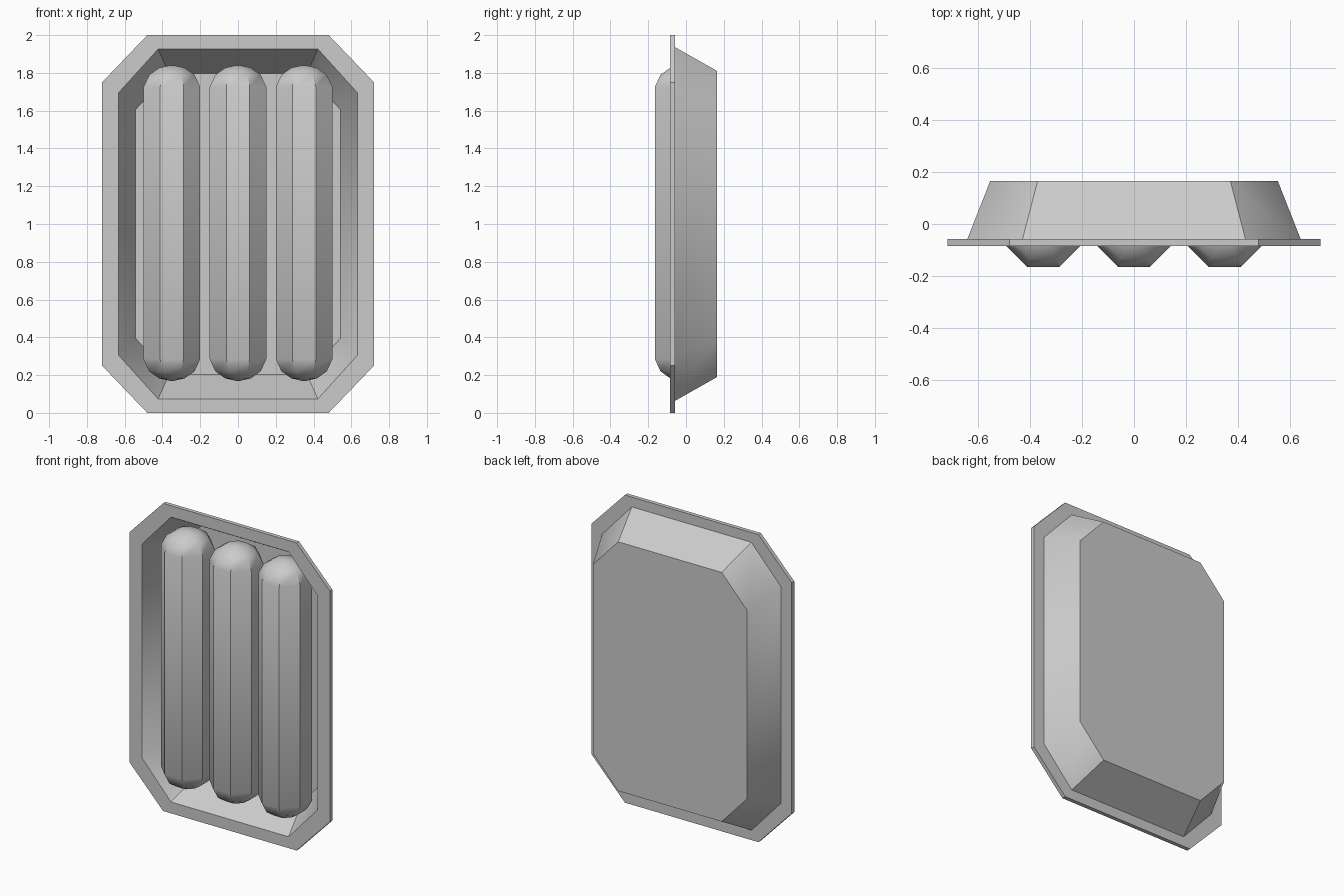
import bpy, bmesh, math
from mathutils import Vector

if "Cube" in bpy.data.objects:
    bpy.data.objects.remove(bpy.data.objects["Cube"])


def loft(name, rings):
    """Skin a list of equal-length vertex rings and cap both ends."""
    bm = bmesh.new()
    loops = [[bm.verts.new(p) for p in r] for r in rings]
    n = len(loops[0])
    for a, b in zip(loops, loops[1:]):
        for i in range(n):
            j = (i + 1) % n
            bm.faces.new((a[i], a[j], b[j], b[i]))
    bm.faces.new(loops[0])
    bm.faces.new(loops[-1])
    bmesh.ops.recalc_face_normals(bm, faces=bm.faces)
    me = bpy.data.meshes.new(name)
    bm.to_mesh(me)
    bm.free()
    ob = bpy.data.objects.new(name, me)
    bpy.context.collection.objects.link(ob)
    bpy.ops.object.select_all(action='DESELECT')
    ob.select_set(True)
    bpy.context.view_layer.objects.active = ob
    bpy.ops.object.shade_smooth_by_angle(angle=math.radians(40))
    return ob


def clipped_rect(hx, cx, hz, cz, y):
    """Rectangle with cut corners in the xz plane, centred on z = 1."""
    quarter = [(hx, cz), (cx, hz)]
    pts = quarter + [(-x, z) for x, z in reversed(quarter)]
    pts += [(-x, -z) for x, z in pts]
    return [Vector((x, y, 1 + z)) for x, z in pts]


# Tray: inner floor, inner wall, flange, outer wall, back
loft("tray", [
    clipped_rect(0.543, 0.365, 0.797, 0.605, 0.14),
    clipped_rect(0.632, 0.423, 0.926, 0.695, -0.084),
    clipped_rect(0.72, 0.48, 1.0, 0.75, -0.084),
    clipped_rect(0.72, 0.48, 1.0, 0.75, -0.058),
    clipped_rect(0.643, 0.43, 0.936, 0.703, -0.058),
    clipped_rect(0.555, 0.372, 0.81, 0.613, 0.165),
])


def octagon(x, y, z, apothem):
    r = apothem / math.cos(math.pi / 8)
    return [Vector((x + r * math.cos(a), y + r * math.sin(a), z))
            for a in (math.pi / 8 + k * math.pi / 4 for k in range(8))]


# Three eight-sided bars with rounded ends
cap = [(0.012, 0.115), (0.068, 0.102), (0.12, 0.065), (0.15, 0.0)]
mid, half = 1.005, 0.72
profile = [(r, mid - half - h) for r, h in cap]
profile += [(r, mid + half + h) for r, h in reversed(cap)]
for side, x in (("left", -0.35), ("middle", 0.0), ("right", 0.35)):
    loft(side + "_bar", [octagon(x, -0.015, z, r) for r, z in profile])
